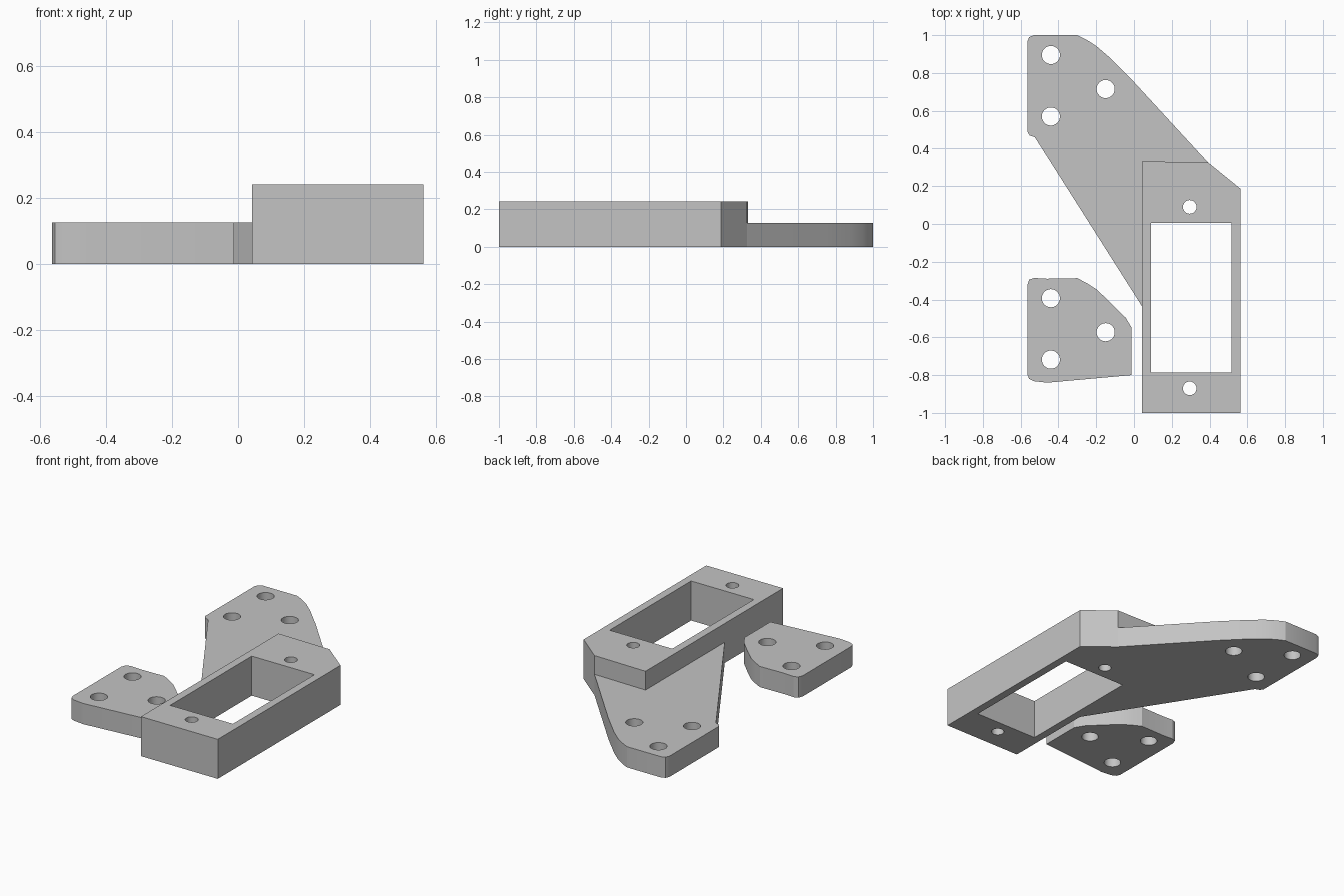
import bpy
import bmesh
from math import cos, sin, tau

cube = bpy.data.objects.get("Cube")
if cube:
    bpy.data.objects.remove(cube, do_unlink=True)

grey = bpy.data.materials.new("plain_grey")
grey.use_nodes = True
grey.diffuse_color = (0.55, 0.55, 0.55, 1)
grey.node_tree.nodes["Principled BSDF"].inputs["Base Color"].default_value = grey.diffuse_color


def circle(x, y, r, n=32):
    return [(x + r * cos(tau * i / n), y + r * sin(tau * i / n)) for i in range(n)]


def plate(name, loops, height):
    """Extrude an outline (first loop) with holes (other loops) up from z = 0."""
    bm = bmesh.new()
    edges = []
    for loop in loops:
        verts = [bm.verts.new((x, y, 0)) for x, y in loop]
        edges += [bm.edges.new((v, verts[i - 1])) for i, v in enumerate(verts)]
    bmesh.ops.triangle_fill(bm, edges=edges, use_beauty=True, normal=(0, 0, 1))
    out = bmesh.ops.extrude_face_region(bm, geom=bm.faces[:], use_keep_orig=True)
    top = [v for v in out["geom"] if isinstance(v, bmesh.types.BMVert)]
    bmesh.ops.translate(bm, verts=top, vec=(0, 0, height))
    bmesh.ops.recalc_face_normals(bm, faces=bm.faces[:])
    mesh = bpy.data.meshes.new(name)
    bm.to_mesh(mesh)
    bm.free()
    mesh.materials.append(grey)
    obj = bpy.data.objects.new(name, mesh)
    bpy.context.collection.objects.link(obj)
    bpy.context.view_layer.objects.active = obj
    for other in bpy.context.selected_objects:
        other.select_set(False)
    obj.select_set(True)
    bpy.ops.object.shade_smooth_by_angle(angle=0.4)
    return obj


def bolt_holes(dy):
    return [circle(x, y + dy, 0.048) for x, y in ((-0.44, 0.895), (-0.44, 0.57), (-0.15, 0.715))]


ARM_HEIGHT, FRAME_HEIGHT = 0.127, 0.242

# Tall rectangular frame with a window and two screw holes
frame = [(0.042, -1), (0.563, -1), (0.563, 0.187), (0.393, 0.325), (0.042, 0.332)]
window = [(0.09, -0.785), (0.515, -0.785), (0.515, 0.004), (0.09, 0.004)]
plate("mounting_frame",
      [frame, window, circle(0.295, 0.09, 0.036), circle(0.295, -0.87, 0.036)],
      FRAME_HEIGHT)

# Low slanted arm that meets the frame's side and back
arm = [(0.042, -0.435), (0.042, 0.332), (0.393, 0.325), (0, 0.752), (-0.13, 0.883),
       (-0.2, 0.943), (-0.25, 0.975), (-0.3, 1), (-0.53, 1), (-0.555, 0.99),
       (-0.565, 0.965), (-0.565, 0.49), (-0.553, 0.47), (-0.525, 0.46)]
plate("slanted_arm", [arm] + bolt_holes(0), ARM_HEIGHT)

# Separate loose clamp plate
clamp = [(-0.565, -0.325), (-0.555, -0.295), (-0.53, -0.286), (-0.46, -0.29),
         (-0.3, -0.287), (-0.25, -0.313), (-0.2, -0.345), (-0.13, -0.41),
         (-0.045, -0.495), (-0.012, -0.55), (-0.012, -0.8), (-0.46, -0.84),
         (-0.53, -0.832), (-0.555, -0.82), (-0.565, -0.795)]
plate("clamp_plate", [clamp] + bolt_holes(-1.288), ARM_HEIGHT)
